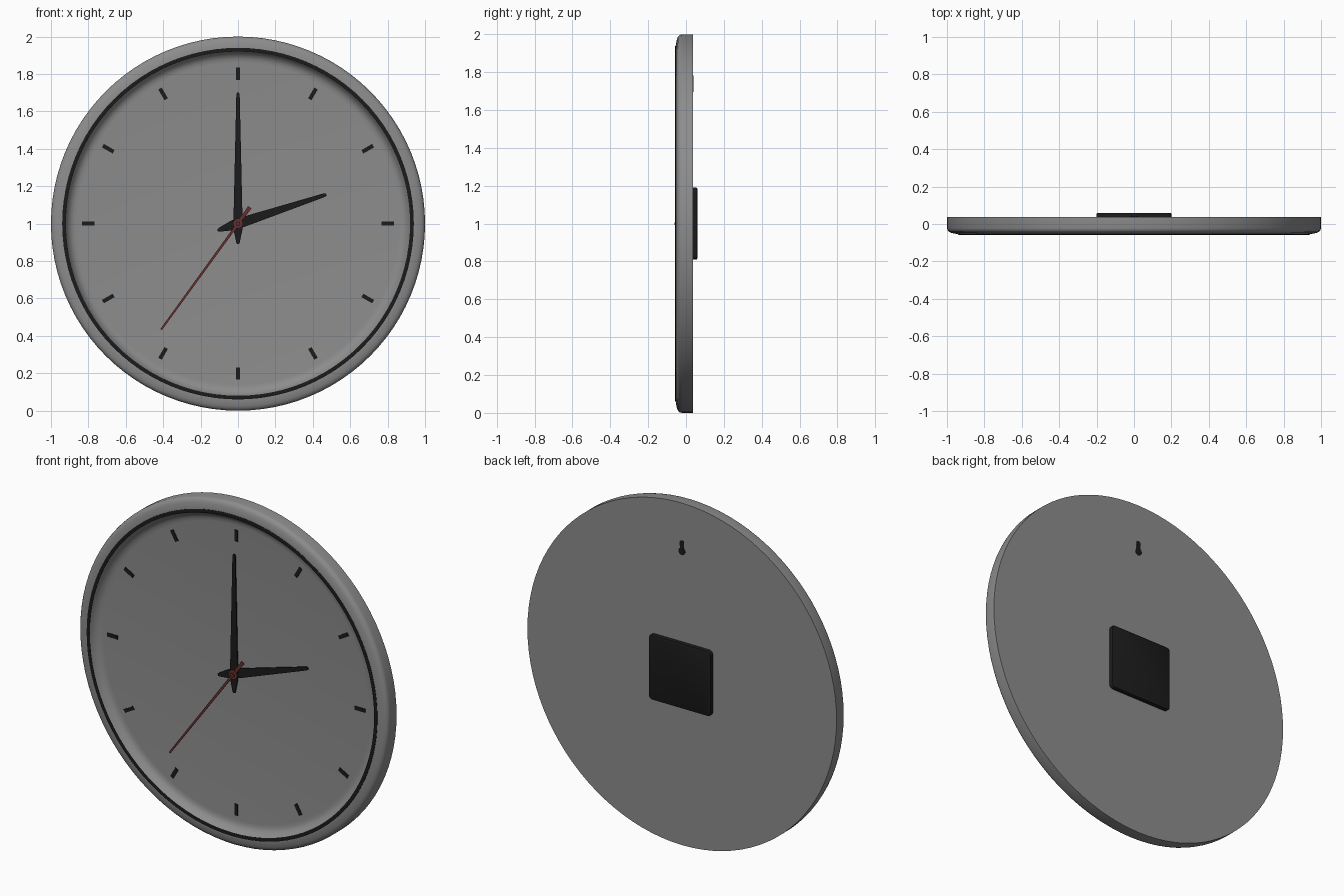
import bpy, bmesh, math

if "Cube" in bpy.data.objects:
    bpy.data.objects.remove(bpy.data.objects["Cube"])

SEG = 96
CZ = 1.0  # height of the clock centre


def material(name, rgb):
    m = bpy.data.materials.new(name)
    m.diffuse_color = (*rgb, 1.0)
    m.use_nodes = True
    m.node_tree.nodes["Principled BSDF"].inputs["Base Color"].default_value = m.diffuse_color
    return m


GREY = material("grey_case", (0.265, 0.265, 0.265))
BLACK = material("black", (0.011, 0.011, 0.011))
RED = material("red", (0.14, 0.028, 0.028))


def finish(bm, name, mat):
    bmesh.ops.recalc_face_normals(bm, faces=bm.faces)
    me = bpy.data.meshes.new(name)
    bm.to_mesh(me)
    bm.free()
    me.materials.append(mat)
    ob = bpy.data.objects.new(name, me)
    bpy.context.collection.objects.link(ob)
    bpy.ops.object.select_all(action='DESELECT')
    ob.select_set(True)
    bpy.context.view_layer.objects.active = ob
    bpy.ops.object.shade_smooth_by_angle(angle=math.radians(32))
    return ob


def lathe(name, profile, mat, closed=False, seg=SEG):
    """Turn (radius, y) points around the clock's y axis."""
    bm = bmesh.new()
    rings = []
    for r, y in profile:
        if r == 0:
            rings.append([bm.verts.new((0, y, CZ))] * seg)
        else:
            rings.append([bm.verts.new((r * math.sin(math.tau * i / seg), y,
                                        CZ + r * math.cos(math.tau * i / seg)))
                          for i in range(seg)])
    pairs = list(zip(rings, rings[1:]))
    if closed:
        pairs.append((rings[-1], rings[0]))
    for a, b in pairs:
        for i in range(seg):
            j = (i + 1) % seg
            bm.faces.new(list(dict.fromkeys((a[i], a[j], b[j], b[i]))))
    return finish(bm, name, mat)


def plate(name, points, y0, y1, mat, turn=0.0, bevel=0.0):
    """Extrude an (x, z) outline from y0 to y1, turned clockwise about the centre."""
    c, s = math.cos(turn), math.sin(turn)
    bm = bmesh.new()
    vs = [bm.verts.new((x * c + z * s, y0, CZ - x * s + z * c)) for x, z in points]
    f = bm.faces.new(vs)
    new = [v for v in bmesh.ops.extrude_face_region(bm, geom=[f])["geom"]
           if isinstance(v, bmesh.types.BMVert)]
    for v in new:
        v.co.y = y1
    if bevel:
        edges = [e for e in bm.edges if all(v in new for v in e.verts)]
        bmesh.ops.recalc_face_normals(bm, faces=bm.faces)
        bmesh.ops.bevel(bm, geom=edges, offset=bevel, segments=2,
                        affect='EDGES', profile=0.5)
    return finish(bm, name, mat)


def mirrored(half):
    return half + [(-x, z) for x, z in reversed(half)]


def arc(cx, cz, r, a0, a1, n):
    return [(cx + r * math.cos(math.radians(a0 + (a1 - a0) * i / n)),
             cz + r * math.sin(math.radians(a0 + (a1 - a0) * i / n)))
            for i in range(n + 1)]


# case: flat back, rounded rim, sloped inner lip and recessed dial
lathe("case", [(0, 0.037), (1.0, 0.037), (1.0, -0.022), (0.997, -0.033),
               (0.989, -0.042), (0.975, -0.048), (0.955, -0.052), (0.94, -0.054),
               (0.92, -0.054), (0.912, -0.040), (0.898, -0.024), (0.88, -0.016),
               (0.86, -0.014), (0, -0.014)], GREY)

# dark ring around the opening
lathe("trim_ring", [(0.94, -0.045), (0.94, -0.056), (0.937, -0.058),
                    (0.923, -0.058), (0.92, -0.056), (0.92, -0.045)],
      BLACK, closed=True)

# hour marks
for h in range(12):
    plate(f"hour_mark_{h}", mirrored([(0.0105, 0.768), (0.0105, 0.834)]),
          -0.012, -0.019, BLACK, math.tau * h / 12)


# tapered hands with short tails
def hand(name, tip, tail, wide, narrow, y0, y1, mat, turn):
    plate(name, mirrored([(narrow * 0.6, -tail), (narrow, -tail + 0.008),
                          (wide, -0.03), (wide, 0.03),
                          (narrow, tip - 0.01), (narrow * 0.6, tip)]),
          y0, y1, mat, turn)


hand("hour_hand", 0.497, 0.115, 0.027, 0.010, -0.024, -0.030, BLACK,
     math.atan2(0.47, 0.155))
hand("minute_hand", 0.70, 0.11, 0.024, 0.009, -0.033, -0.039, BLACK, 0)
second_turn = math.atan2(-0.41, -0.565)
plate("second_hand", mirrored([(0.011, -0.108), (0.007, 0.0), (0.005, 0.70)]),
      -0.042, -0.047, RED, second_turn)
lathe("hub", [(0, -0.014), (0.018, -0.014), (0.018, -0.041), (0.027, -0.041),
              (0.027, -0.049), (0.012, -0.050), (0.012, -0.059), (0, -0.060)],
      RED, seg=32)

# battery box on the back, rounded corners
k, w, h = 0.022, 0.20, 0.19
corners = (arc(w - k, h - k, k, 0, 90, 5) + arc(k - w, h - k, k, 90, 180, 5) +
           arc(k - w, k - h, k, 180, 270, 5) + arc(w - k, k - h, k, 270, 360, 5))
plate("battery_box", corners, 0.034, 0.060, BLACK, bevel=0.006)

# keyhole for hanging
keyhole = arc(0, 0.718, 0.022, 125, 415, 18) + arc(0, 0.768, 0.014, 0, 180, 8)
plate("keyhole", keyhole, 0.036, 0.039, BLACK)
